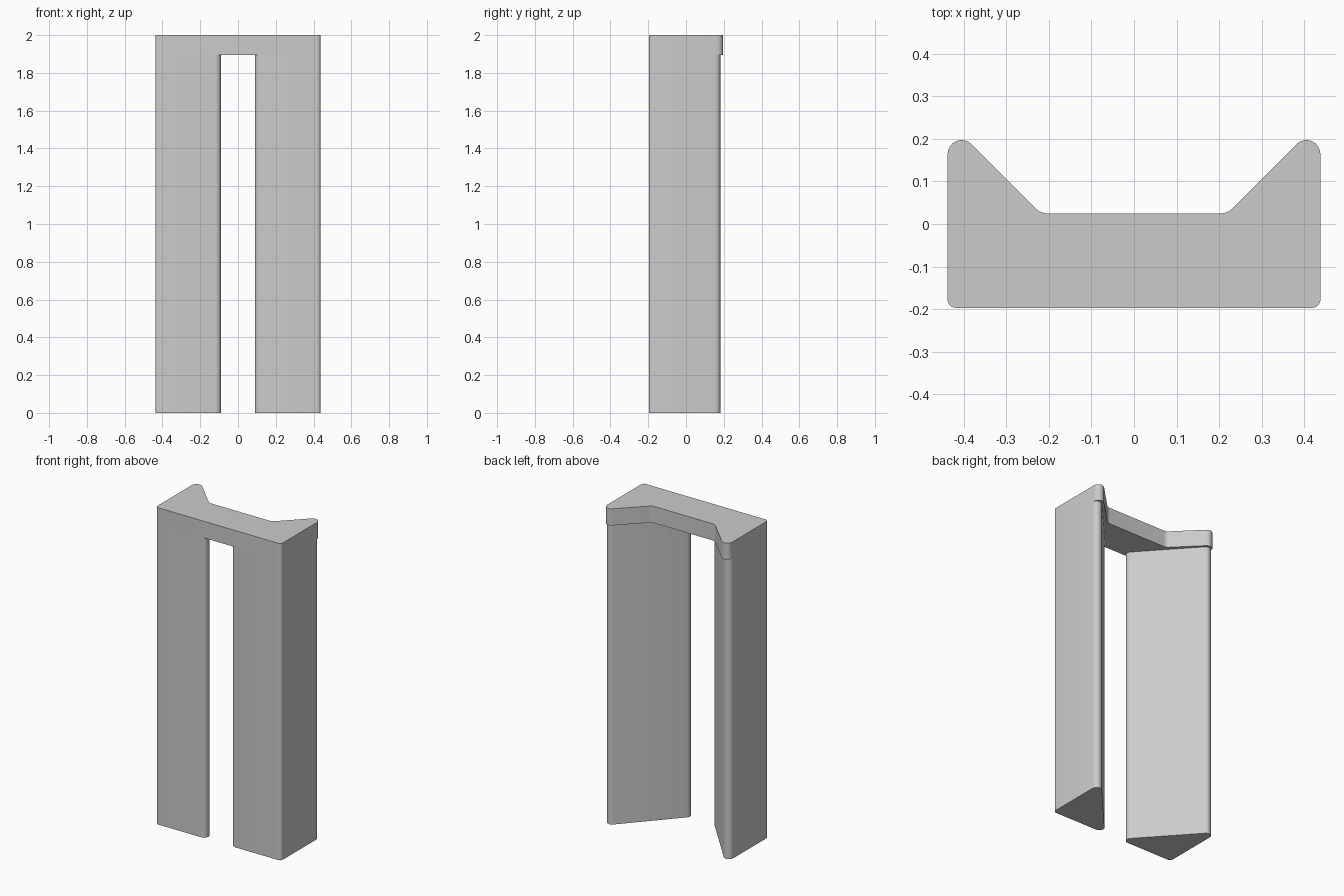
import bpy, bmesh, math
from mathutils import Vector

cube = bpy.data.objects.get("Cube")
if cube:
    bpy.data.objects.remove(cube, do_unlink=True)

GREY = (0.6, 0.6, 0.6, 1)
mat = bpy.data.materials.new("plain grey")
mat.use_nodes = True
mat.diffuse_color = GREY
mat.node_tree.nodes["Principled BSDF"].inputs["Base Color"].default_value = GREY


def rounded_outline(corners, steps=8):
    """Round each (x, y, radius) corner of a closed outline."""
    pts = []
    for i, (x, y, r) in enumerate(corners):
        p = Vector((x, y))
        a = (Vector(corners[i - 1][:2]) - p).normalized()
        b = (Vector(corners[(i + 1) % len(corners)][:2]) - p).normalized()
        half = a.angle(b) / 2
        centre = p + (a + b).normalized() * (r / math.sin(half))
        reach = r / math.tan(half)
        start, end = p + a * reach - centre, p + b * reach - centre
        turn = math.atan2(start.x * end.y - start.y * end.x, start.dot(end))
        for k in range(steps + 1):
            t = turn * k / steps
            c, s = math.cos(t), math.sin(t)
            pts.append(centre + Vector((start.x * c - start.y * s,
                                        start.x * s + start.y * c)))
    return pts


def prism(name, corners, z0, z1):
    """Extrude a rounded outline upwards."""
    bm = bmesh.new()
    base = bm.faces.new([bm.verts.new((p.x, p.y, z0)) for p in rounded_outline(corners)])
    top = bmesh.ops.extrude_face_region(bm, geom=[base], use_keep_orig=True)["geom"]
    bmesh.ops.translate(bm, vec=(0, 0, z1 - z0),
                        verts=[v for v in top if isinstance(v, bmesh.types.BMVert)])
    bmesh.ops.recalc_face_normals(bm, faces=bm.faces)
    mesh = bpy.data.meshes.new(name)
    bm.to_mesh(mesh)
    bm.free()
    mesh.materials.append(mat)
    ob = bpy.data.objects.new(name, mesh)
    bpy.context.collection.objects.link(ob)
    bpy.ops.object.select_all(action="DESELECT")
    ob.select_set(True)
    bpy.context.view_layer.objects.active = ob
    bpy.ops.object.shade_smooth_by_angle(angle=math.radians(30))


def mirrored(corners):
    return [(-x, y, r) for x, y, r in reversed(corners)]


SEAM = 1.895

# Top plate with two swept-back horns
plate_half = [(0.438, -0.197, 0.02), (0.438, 0.244, 0.033), (0.219, 0.025, 0.036)]
prism("top_plate", plate_half + mirrored(plate_half), SEAM, 2.0)

# Triangular legs
leg = [(0.052, -0.197, 0.03), (0.438, -0.197, 0.02), (0.438, 0.231, 0.03)]
prism("left_leg", leg, 0, SEAM)
prism("right_leg", mirrored(leg), 0, SEAM)
